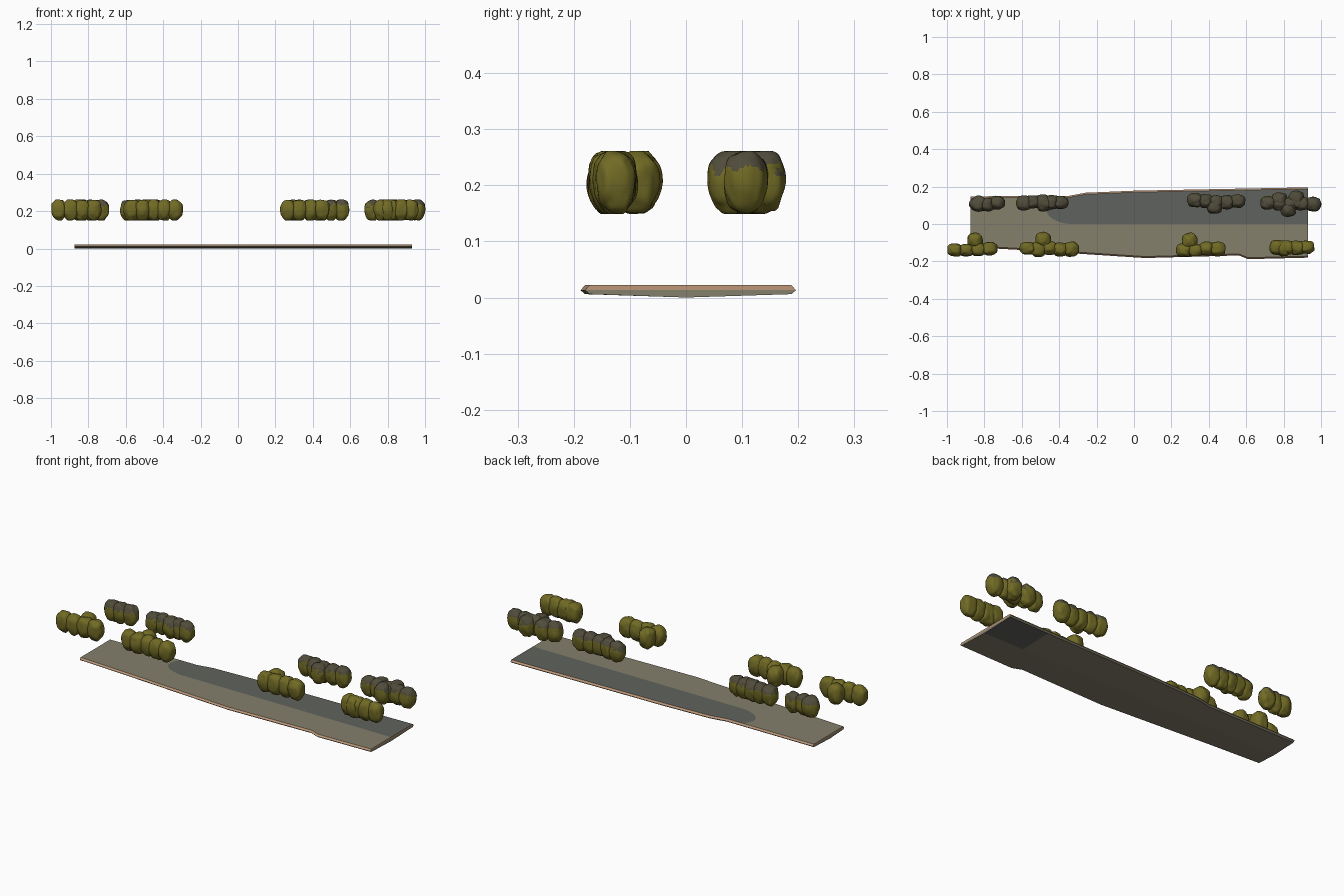
import bpy, bmesh, math, random
from mathutils import Vector, noise

if "Cube" in bpy.data.objects:
    bpy.data.objects.remove(bpy.data.objects["Cube"])

random.seed(4)

def material(name, col):
    m = bpy.data.materials.new(name)
    m.diffuse_color = (*col, 1)
    m.use_nodes = True
    m.node_tree.nodes["Principled BSDF"].inputs["Base Color"].default_value = m.diffuse_color
    return m

stone = material("warm_stone", (0.235, 0.215, 0.15))
grey = material("grey_paving", (0.118, 0.124, 0.112))
tan = material("tan_edge", (0.50, 0.31, 0.19))
olive = material("olive_leaf", (0.165, 0.145, 0.018))
brown = material("dark_leaf", (0.082, 0.073, 0.044))

def finish(bm, name, mats):
    me = bpy.data.meshes.new(name)
    bm.normal_update()
    bm.to_mesh(me)
    bm.free()
    ob = bpy.data.objects.new(name, me)
    bpy.context.collection.objects.link(ob)
    for m in mats:
        me.materials.append(m)

def lerp(table, x):
    for (xa, a), (xb, b) in zip(table, table[1:]):
        if x <= xb:
            return a + (b - a) * (x - xa) / (xb - xa)
    return table[-1][1]

# Slab: outline edges along x; the grey paving has a rounded left end
X0, X1, PAVE, ROUND, UNDER = -.875, .93, -.47, .14, .69
MID, TOP, LOW, BEVEL = .013, .022, .006, .008
back = [(X0, .148), (-.35, .15), (-.26, .167), (0, .178), (X1, .196)]
front = [(X0, -.124), (-.6, -.139), (.06, -.182), (.56, -.168), (.61, -.188), (X1, -.18)]
stations = {p[0] for p in back + front} | {UNDER}
stations = sorted(stations | {PAVE + ROUND * (i / 6) ** 2 for i in range(7)})

bm = bmesh.new()
rings = []
for x in stations:
    y0, y1 = lerp(front, x), lerp(back, x)
    t = max(0, min(1, (x - PAVE) / ROUND))
    spread = max(.12, math.sqrt(1 - (1 - t) ** 2))
    lo, hi = .08 * (1 - spread), min(.08 + .12 * spread, y1 - BEVEL - .001)
    section = [(y0, MID), (y0 + BEVEL, TOP), (lo, TOP), (hi, TOP), (y1 - BEVEL, TOP),
               (y1, MID), (y1 - BEVEL, LOW), (0, 0), (y0 + BEVEL, LOW)]
    rings.append([bm.verts.new((x, y, z)) for y, z in section])
for xa, ra, rb in zip(stations, rings, rings[1:]):
    for j in range(9):
        k = (j + 1) % 9
        f = bm.faces.new((ra[j], rb[j], rb[k], ra[k]))
        if j in (0, 4):
            f.material_index = 2                      # tan upper rim
        elif (j == 2 and xa > PAVE - .001) or (j == 6 and xa > UNDER - .001):
            f.material_index = 1                      # paving and patch below
for r in (rings[0], rings[-1]):
    bm.faces.new(r[:6]).material_index = 2
    bm.faces.new(r[5:] + r[:1])
bmesh.ops.recalc_face_normals(bm, faces=bm.faces)
finish(bm, "path_slab", [stone, grey, tan])

# One lumpy bush lobe, flattened above and below, narrower underneath
def lobe(bm, x, y, rx, ry):
    seed = Vector((random.uniform(0, 50), random.uniform(0, 50), 0))
    for v in bmesh.ops.create_icosphere(bm, subdivisions=4, radius=1)["verts"]:
        n = v.co.normalized()
        bump = 1 + .11 * noise.noise(n * 1.8 + seed)
        p = [math.copysign(abs(c) ** .8, c) for c in n]
        w = bump * (1 if n.z > 0 else 1 + .18 * n.z)
        h = max(-1, min(1, p[2] * bump))
        v.co = (x + p[0] * rx * w, y + p[1] * ry * w, .205 + .056 * h)

# A bush is a row of lobes from x0 to x1 plus one lobe bulging inward
def bush(name, x0, x1, y, count, bulge_x, bulge_y):
    bm = bmesh.new()
    r = .042
    for i in range(count):
        x = x0 + r + (x1 - x0 - 2 * r) * i / (count - 1)
        lobe(bm, x, y + random.uniform(-.006, .006), r, random.uniform(.034, .041))
    lobe(bm, bulge_x, bulge_y, r, r)
    bm.normal_update()
    for f in bm.faces:
        f.smooth = True
        # rear bushes have dark crowns
        f.material_index = int(y > 0 and f.normal.z > .22)
    finish(bm, name, [olive, brown])

bush("bush_rear_1", -.88, -.69, .11, 3, -.83, .108)
bush("bush_rear_2", -.63, -.35, .115, 5, -.48, .11)
bush("bush_rear_3", .285, .595, .122, 5, .43, .095)
bush("bush_rear_4", .675, 1, .112, 5, .825, .08)
bush("bush_rear_4_back_lobe", .735, .91, .138, 2, .87, .12)
bush("bush_front_1", -1, -.73, -.138, 4, -.85, -.088)
bush("bush_front_2", -.61, -.295, -.132, 5, -.485, -.085)
bush("bush_front_3", .225, .49, -.137, 4, .297, -.09)
bush("bush_front_4", .725, .965, -.13, 4, .8, -.13)
